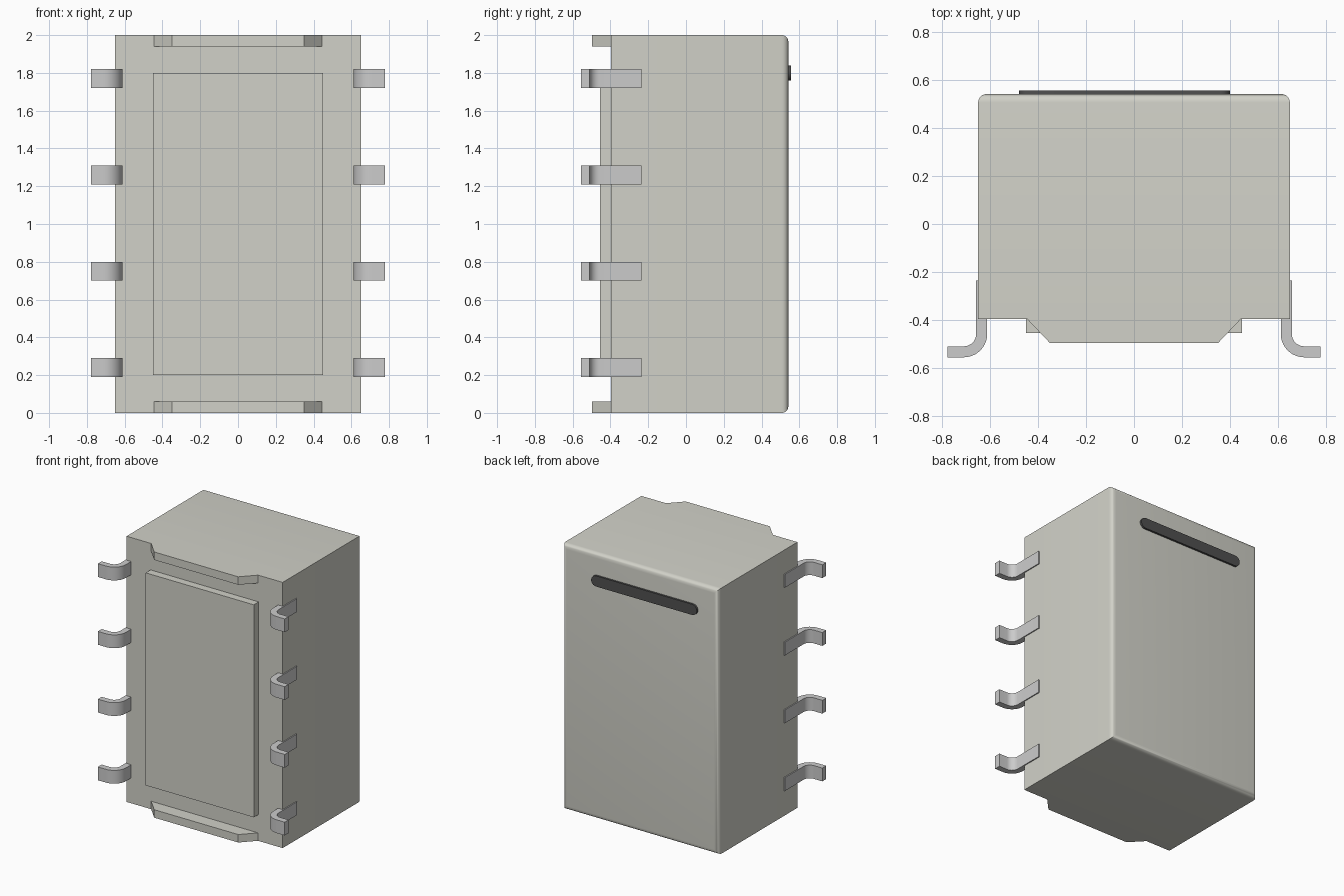
import bpy, bmesh
from math import cos, sin, pi, radians
from mathutils import Vector

if "Cube" in bpy.data.objects:
    bpy.data.objects.remove(bpy.data.objects["Cube"])


def material(name, color):
    m = bpy.data.materials.new(name)
    m.diffuse_color = (*color, 1)
    m.use_nodes = True
    m.node_tree.nodes["Principled BSDF"].inputs["Base Color"].default_value = m.diffuse_color
    return m


def finish(name, bm, mat=None):
    bmesh.ops.recalc_face_normals(bm, faces=bm.faces)
    mesh = bpy.data.meshes.new(name)
    bm.to_mesh(mesh)
    bm.free()
    ob = bpy.data.objects.new(name, mesh)
    bpy.context.collection.objects.link(ob)
    if mat:
        mesh.materials.append(mat)
    bpy.ops.object.select_all(action='DESELECT')
    ob.select_set(True)
    bpy.context.view_layer.objects.active = ob
    bpy.ops.object.shade_smooth_by_angle(angle=radians(35))
    return ob


def prism(name, points, direction, mat=None):
    """Extrude a closed outline of 3D points along a direction."""
    bm = bmesh.new()
    face = bm.faces.new([bm.verts.new(p) for p in points])
    moved = bmesh.ops.extrude_face_region(bm, geom=[face], use_keep_orig=True)
    verts = [g for g in moved['geom'] if isinstance(g, bmesh.types.BMVert)]
    bmesh.ops.translate(bm, verts=verts, vec=Vector(direction))
    return finish(name, bm, mat)


def box(name, lo, hi, mat=None, back_radius=0):
    bm = bmesh.new()
    bmesh.ops.create_cube(bm, size=1)
    for v in bm.verts:
        v.co = [lo[i] if v.co[i] < 0 else hi[i] for i in range(3)]
    if back_radius:
        edges = [e for e in bm.edges if all(v.co.y == max(w.co.y for w in bm.verts) for v in e.verts)]
        bmesh.ops.bevel(bm, geom=edges, offset=back_radius, segments=6, profile=0.5, affect='EDGES')
    return finish(name, bm, mat)


def arc(cx, cy, r, a0, a1, n=10):
    return [(cx + r * cos(radians(a0 + (a1 - a0) * i / n)),
             cy + r * sin(radians(a0 + (a1 - a0) * i / n))) for i in range(n + 1)]


housing_mat = material("housing_grey", (0.64, 0.64, 0.58))
mark_mat = material("mark_dark", (0.08, 0.08, 0.08))

# Housing with rounded back rim, and the raised front panel
box("housing", (-0.65, -0.397, 0), (0.65, 0.542, 2), housing_mat, back_radius=0.035)
box("front_panel", (-0.45, -0.455, 0.2), (0.45, -0.39, 1.8), housing_mat)

# Tapered standoffs at both ends of the front
taper = [(-0.445, -0.397), (-0.35, -0.497), (0.35, -0.497), (0.445, -0.397)]
for label, z in (("bottom", 0), ("top", 1.94)):
    prism(label + "_standoff", [(x, y, z) for x, y in taper], (0, 0, 0.06), housing_mat)

# Gull-wing pins, four per side
pin = ([(0.612, -0.236), (0.658, -0.236)]
       + arc(0.71, -0.458, 0.052, 180, 270)
       + [(0.778, -0.51), (0.778, -0.556)]
       + arc(0.71, -0.458, 0.098, 270, 180))
for side, label in ((1, "right"), (-1, "left")):
    for i in range(4):
        z = 0.19 + 0.51 * i
        prism(f"{label}_pin_{i + 1}", [(side * x, y, z) for x, y in pin], (0, 0, 0.1))

# Dark rounded orientation bar on the back
bar = arc(0.36, 1.80, 0.04, -90, 90, 12) + arc(-0.44, 1.80, 0.04, 90, 270, 12)
prism("orientation_bar", [(x, 0.535, z) for x, z in bar], (0, 0.022, 0), mark_mat)
